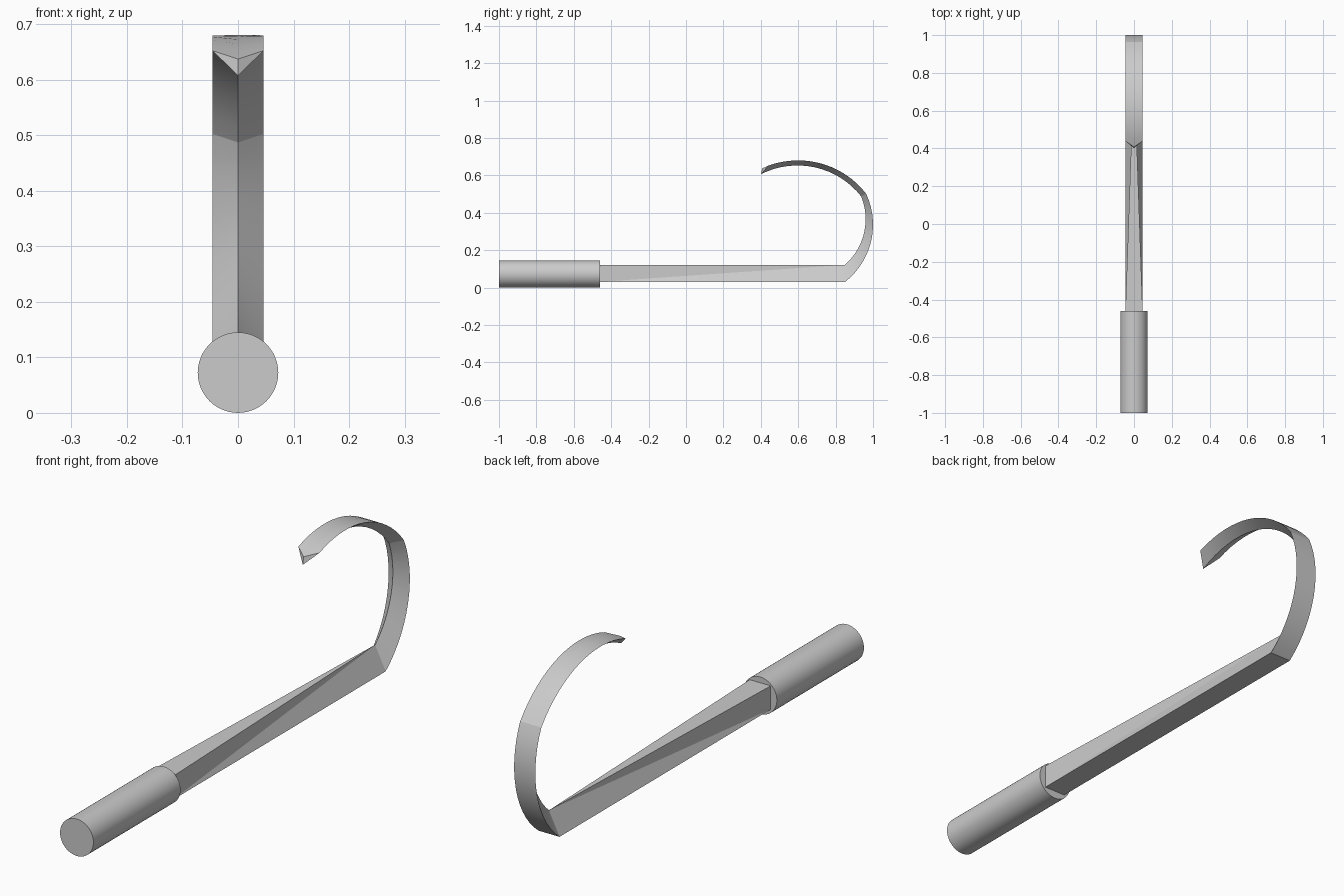
import bpy, bmesh, math

if "Cube" in bpy.data.objects:
    bpy.data.objects.remove(bpy.data.objects["Cube"])

HW = 0.046      # half width of the blade


def arc(a, b, c, n):
    """n+1 points on the counter-clockwise circle arc a-b-c in the YZ plane."""
    (ax, ay), (bx, by), (cx, cy) = a, b, c
    d = 2 * (ax * (by - cy) + bx * (cy - ay) + cx * (ay - by))
    sa, sb, sc = ax * ax + ay * ay, bx * bx + by * by, cx * cx + cy * cy
    u = (sa * (by - cy) + sb * (cy - ay) + sc * (ay - by)) / d
    v = (sa * (cx - bx) + sb * (ax - cx) + sc * (bx - ax)) / d
    r = math.hypot(ax - u, ay - v)
    t0 = math.atan2(ay - v, ax - u)
    span = (math.atan2(cy - v, cx - u) - t0) % (2 * math.pi)
    return [(u + r * math.cos(t0 + span * i / n),
             v + r * math.sin(t0 + span * i / n)) for i in range(n + 1)]


def smooth(obj, angle):
    bpy.ops.object.select_all(action='DESELECT')
    obj.select_set(True)
    bpy.context.view_layer.objects.active = obj
    bpy.ops.object.shade_smooth_by_angle(angle=math.radians(angle))


# Handle: round grip
bpy.ops.mesh.primitive_cylinder_add(vertices=48, radius=0.0725, depth=0.54,
                                    location=(0, -0.73, 0.0725),
                                    rotation=(math.pi / 2, 0, 0))
handle = bpy.context.object
handle.name = "handle"
smooth(handle, 30)

# Hook paths: flat outer edges, outer centre line, inner ridge
lower = arc((0.85, 0.03), (1.0, 0.34), (0.963, 0.502), 14)
edge = lower + arc((0.963, 0.502), (0.6, 0.68), (0.44, 0.652), 16)[1:]
centre = lower + arc((0.963, 0.502), (0.6, 0.68), (0.407, 0.637), 16)[1:]
ridge = (arc((0.85, 0.122), (0.96, 0.35), (0.937, 0.487), 14)
         + arc((0.937, 0.487), (0.6, 0.653), (0.402, 0.607), 16)[1:])

bm = bmesh.new()
rings = []
for e, c, i in zip(edge, centre, ridge):
    rings.append([bm.verts.new(p) for p in
                  ((-HW, *e), (0, *c), (HW, *e), (0, *i))])

# Hook: triangular section swept along the arcs, pointed tip
for a, b in zip(rings, rings[1:]):
    for k in range(4):
        m = (k + 1) % 4
        bm.faces.new((a[k], a[m], b[m], b[k]))
L, C, R, I = rings[-1]
bm.faces.new((L, C, I))
bm.faces.new((C, R, I))

# Shaft: square at the handle, fading into the triangular section
L, C, R, I = rings[0]
bl, br, tr, tl = [bm.verts.new((x, -0.47, z)) for x, z in
                  ((-HW, 0.03), (HW, 0.03), (HW, 0.122), (-HW, 0.122))]
bm.faces.new((bl, br, tr, tl))
bm.faces.new((bl, br, R, C, L))
bm.faces.new((tl, tr, I))
for bottom, top, side in ((bl, tl, L), (br, tr, R)):
    bm.faces.new((bottom, side, I))
    bm.faces.new((bottom, I, top))
bmesh.ops.recalc_face_normals(bm, faces=bm.faces)

mesh = bpy.data.meshes.new("hooked_blade")
bm.to_mesh(mesh)
bm.free()
blade = bpy.data.objects.new("hooked_blade", mesh)
bpy.context.collection.objects.link(blade)
smooth(blade, 11)
